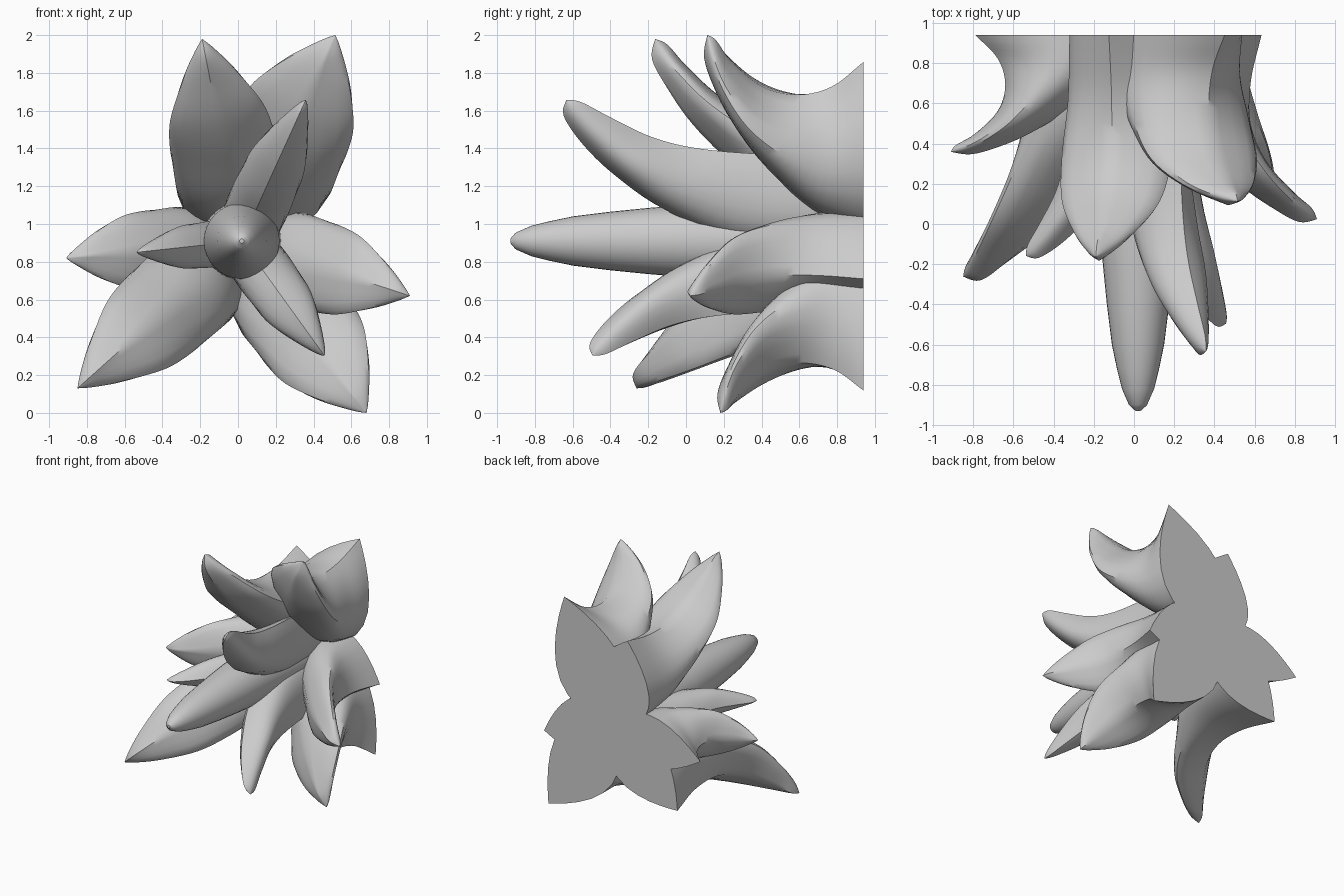
import bpy, bmesh, math
from mathutils import Vector

if "Cube" in bpy.data.objects:
    bpy.data.objects.remove(bpy.data.objects["Cube"])

CX, CZ, BACK = 0.02, 0.91, 0.94   # bud axis and flat back plane

# Per whorl: (outer t, outer r, inner t, inner r, width, skew), back to tip, normalised
OUTER = [(0, .87, 0, .04, 1.04, .72), (.20, .75, .33, .17, 1.04, .74), (.42, .71, .64, .385, 1.02, .9),
         (.64, .75, .83, .58, .93, 1), (.83, .87, .94, .74, .62, 1.1), (.93, .975, 1.005, .89, .23, 1.1),
         (.985, 1, .985, 1, 0, 1.1)]
MIDDLE = [(0, .69, 0, .03, 1.04, .7), (.25, .63, .35, .15, 1.04, .72), (.48, .63, .62, .38, 1.02, .9),
          (.67, .71, .81, .58, .9, 1), (.84, .87, .93, .76, .53, 1.1), (.925, .97, 1, .90, .2, 1.1),
          (.985, 1, .985, 1, 0, 1.1)]
INNER = [(0, .60, 0, 0, 1.1, .6), (.30, .61, .40, 0, 1.12, .65), (.54, .65, .66, .22, 1.1, .8),
         (.70, .73, .82, .45, .99, 1), (.84, .87, .93, .67, .62, 1.1), (.94, .98, .998, .88, .23, 1.1),
         (.99, .995, .99, .995, 0, 1.1)]


def spline(rows, steps=5):
    """Catmull-Rom through the profile rows."""
    p = [Vector(r) for r in rows]
    p = [2 * p[0] - p[1]] + p + [p[-1]]
    out = []
    for i in range(1, len(p) - 2):
        a, b, c, d = p[i - 1:i + 3]
        for k in range(steps):
            t = k / steps
            out.append(.5 * (2 * b + (c - a) * t + (2 * a - 5 * b + 4 * c - d) * t * t
                             + (3 * b - a - 3 * c + d) * t ** 3))
    return out + [p[-2]]


def finish(bm, name):
    bmesh.ops.remove_doubles(bm, verts=bm.verts, dist=1e-4)
    bmesh.ops.recalc_face_normals(bm, faces=bm.faces)
    me = bpy.data.meshes.new(name)
    bm.to_mesh(me)
    bm.free()
    ob = bpy.data.objects.new(name, me)
    bpy.context.collection.objects.link(ob)
    bpy.ops.object.select_all(action='DESELECT')
    ob.select_set(True)
    bpy.context.view_layer.objects.active = ob
    bpy.ops.object.shade_smooth_by_angle(angle=math.radians(40))


def skin(bm, rings):
    vs = [[bm.verts.new(c) for c in r] for r in rings]
    n = len(vs[0])
    for a, b in zip(vs, vs[1:]):
        for i in range(n):
            j = (i + 1) % n
            bm.faces.new((a[i], a[j], b[j], b[i]))
    bm.faces.new(vs[0])
    bm.faces.new(vs[-1])


def leaf(name, tip, rows, half_width):
    """Horn-shaped leaf: lens section, keeled inside and outside, fuller towards the axis at its base."""
    dx, dz = tip[0] - CX, tip[2] - CZ
    R, L = math.hypot(dx, dz), BACK - tip[1]
    d = Vector((dx / R, 0, dz / R))
    side = Vector((-d.z, 0, d.x))
    rings, n = [], 10
    for ot, orad, it, irad, w, skew in spline(rows):
        o = Vector((CX, min(BACK, BACK - ot * L), CZ)) + d * orad * R
        i = Vector((CX, min(BACK, BACK - it * L), CZ)) + d * irad * R
        w = max(w, 0) * half_width
        ring = []
        for k in range(2 * n):
            v = k / n if k <= n else 2 - k / n
            s = 1 if k <= n else -1
            u = v * v * (3 - 2 * v) * .6 + v * .4
            q = u ** skew
            ring.append(i.lerp(o, u) + side * s * w * 4 * q * (1 - q))
        rings.append(ring)
    bm = bmesh.new()
    skin(bm, rings)
    finish(bm, name)


# Leaves: tip position, whorl, half width
LEAVES = [
    ("outer_leaf_top", (.515, .10, 2.0), OUTER, .31),
    ("outer_leaf_bottom", (.68, .17, 0.0), OUTER, .275),
    ("outer_leaf_left", (-.91, .35, .82), OUTER, .205),
    ("middle_leaf_top", (-.19, -.18, 1.98), MIDDLE, .275),
    ("middle_leaf_left", (-.85, -.28, .13), MIDDLE, .26),
    ("middle_leaf_right", (.91, .01, .62), MIDDLE, .235),
    ("inner_leaf_top", (.36, -.65, 1.66), INNER, .148),
    ("inner_leaf_bottom", (.46, -.51, .30), INNER, .138),
    ("inner_leaf_left", (-.54, -.17, .85), INNER, .11),
]
for args in LEAVES:
    leaf(*args)

# Central bud, turned around the y axis
profile = [(.94, .29), (.75, .21), (.1, .20), (-.2, .175), (-.4, .155), (-.6, .13),
           (-.72, .105), (-.82, .08), (-.9, .045), (-.91, .035), (-.93, .012)]
bm = bmesh.new()
skin(bm, [[(CX + r * math.cos(a), y, CZ + r * math.sin(a))
           for a in (2 * math.pi * k / 32 for k in range(32))] for y, r in profile])
finish(bm, "center_bud")
